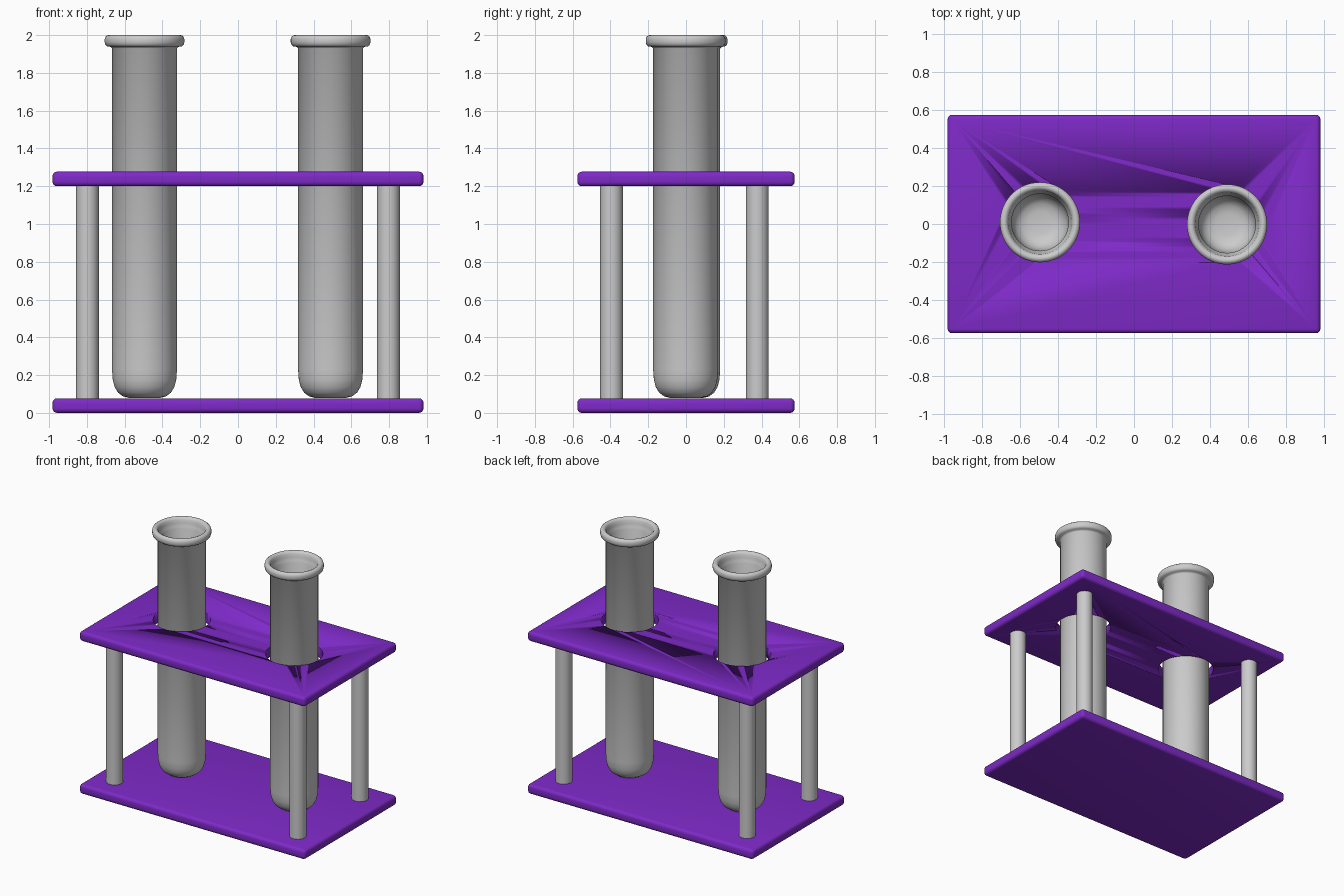
import bpy, bmesh
from math import tau
from mathutils import Matrix

if "Cube" in bpy.data.objects:
    bpy.data.objects.remove(bpy.data.objects["Cube"])

purple = bpy.data.materials.new("purple")
purple.diffuse_color = (0.21, 0.023, 0.58, 1)
purple.use_nodes = True
purple.node_tree.nodes["Principled BSDF"].inputs["Base Color"].default_value = purple.diffuse_color

TUBES = [("left", -0.495, 0.009), ("right", 0.49, -0.002)]


def finish(bm, name, mat=None, angle=0.7):
    bmesh.ops.recalc_face_normals(bm, faces=bm.faces)
    me = bpy.data.meshes.new(name)
    bm.to_mesh(me)
    bm.free()
    ob = bpy.data.objects.new(name, me)
    bpy.context.collection.objects.link(ob)
    if mat:
        me.materials.append(mat)
    bpy.ops.object.select_all(action='DESELECT')
    bpy.context.view_layer.objects.active = ob
    ob.select_set(True)
    bpy.ops.object.shade_smooth_by_angle(angle=angle)
    return ob


def plate(name, z0, z1):
    bm = bmesh.new()
    bmesh.ops.create_cube(bm, size=1, matrix=Matrix.Translation((0, 0, (z0 + z1) / 2))
                          @ Matrix.Diagonal((1.964, 1.15, z1 - z0, 1)))
    bmesh.ops.bevel(bm, geom=bm.edges[:], offset=0.024, segments=4,
                    profile=0.5, affect='EDGES')
    return finish(bm, name, purple)


def cylinder(name, x, y, z0, z1, r, sides=32):
    bm = bmesh.new()
    bmesh.ops.create_cone(bm, cap_ends=True, segments=sides, radius1=r, radius2=r,
                          depth=z1 - z0, matrix=Matrix.Translation((x, y, (z0 + z1) / 2)))
    return finish(bm, name)


def lathe(name, profile, x, y, sides=64):
    bm = bmesh.new()
    vs = [bm.verts.new((r, 0, z)) for r, z in profile]
    es = [bm.edges.new(p) for p in zip(vs, vs[1:])]
    bmesh.ops.spin(bm, geom=vs + es, cent=(0, 0, 0), axis=(0, 0, 1),
                   angle=tau, steps=sides, use_duplicate=False)
    bmesh.ops.remove_doubles(bm, verts=bm.verts[:], dist=1e-4)
    bmesh.ops.translate(bm, verts=bm.verts[:], vec=(x, y, 0))
    return finish(bm, name, angle=1.0)


# Rack plates
plate("bottom_plate", 0.0, 0.077)
top = plate("top_plate", 1.2, 1.277)

# Holes through the top plate
for side, x, y in TUBES:
    cutter = cylinder(side + "_hole_cutter", x, y, 1.1, 1.4, 0.204, 64)
    cutter.hide_render = True
    mod = top.modifiers.new("hole", 'BOOLEAN')
    mod.object = cutter
    mod.operation = 'DIFFERENCE'
    mod.solver = 'EXACT'
    bpy.context.view_layer.objects.active = top
    bpy.ops.object.modifier_apply(modifier=mod.name)
    bpy.data.objects.remove(cutter)

# Corner posts
for sx, side in ((-1, "left"), (1, "right")):
    for y, end in ((-0.394, "front"), (0.378, "back")):
        cylinder(f"{end}_{side}_post", sx * 0.797, y, 0.07, 1.21, 0.06)

# Hollow tubes: outer wall, rolled rim, inner wall
profile = [(0, 0.078), (0.08, 0.079), (0.113, 0.087), (0.14, 0.107), (0.158, 0.137),
           (0.168, 0.175), (0.172, 0.23), (0.172, 1.93), (0.18, 1.938),
           (0.197, 1.94), (0.207, 1.948), (0.211, 1.962), (0.211, 1.978), (0.207, 1.991),
           (0.197, 1.999), (0.187, 2.0), (0.176, 1.995), (0.168, 1.983), (0.164, 1.96),
           (0.158, 1.935), (0.15, 1.92), (0.15, 0.24), (0.144, 0.185),
           (0.128, 0.145), (0.1, 0.122), (0.06, 0.113), (0, 0.112)]
for side, x, y in TUBES:
    lathe(side + "_test_tube", profile, x, y)
